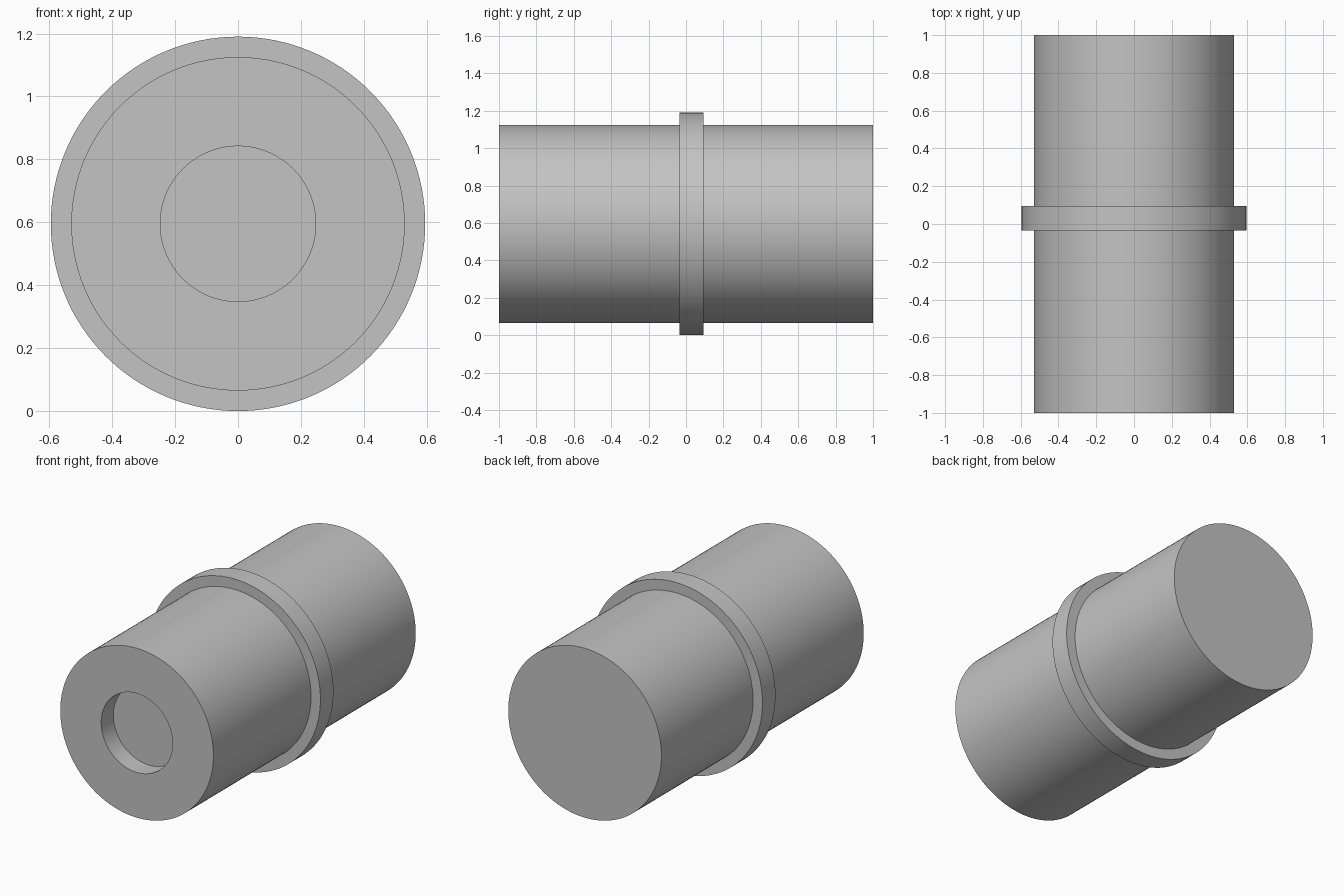
import bpy
import bmesh
import math

cube = bpy.data.objects.get("Cube")
if cube:
    bpy.data.objects.remove(cube, do_unlink=True)

SEGMENTS = 128
COLLAR_R, BODY_R, RECESS_R = 0.595, 0.53, 0.247
RECESS_DEPTH = 0.12
COLLAR_FRONT, COLLAR_BACK = -0.035, 0.094

# Plain grey finish
grey = bpy.data.materials.new("light_grey")
grey.use_nodes = True
colour = (0.55, 0.55, 0.55, 1)
grey.diffuse_color = colour
grey.node_tree.nodes["Principled BSDF"].inputs["Base Color"].default_value = colour

# Half section (radius, y): front recess, front barrel, collar, rear barrel
profile = [
    (RECESS_R, -1 + RECESS_DEPTH), (RECESS_R, -1),
    (BODY_R, -1), (BODY_R, COLLAR_FRONT),
    (COLLAR_R, COLLAR_FRONT), (COLLAR_R, COLLAR_BACK),
    (BODY_R, COLLAR_BACK), (BODY_R, 1),
]

# Revolve the section about the y axis
bm = bmesh.new()
rings = []
for radius, y in profile:
    angles = [2 * math.pi * i / SEGMENTS for i in range(SEGMENTS)]
    rings.append([bm.verts.new((radius * math.cos(a), y, radius * math.sin(a)))
                  for a in angles])
for near, far in zip(rings, rings[1:]):
    for i in range(SEGMENTS):
        j = (i + 1) % SEGMENTS
        bm.faces.new((near[i], near[j], far[j], far[i]))

# Recess floor and closed rear end
bm.faces.new(rings[0])
bm.faces.new(rings[-1])
bmesh.ops.recalc_face_normals(bm, faces=bm.faces)

mesh = bpy.data.meshes.new("collared_sleeve")
bm.to_mesh(mesh)
bm.free()
mesh.materials.append(grey)
sleeve = bpy.data.objects.new("collared_sleeve", mesh)
sleeve.location.z = COLLAR_R
bpy.context.collection.objects.link(sleeve)

# Smooth round walls with crisp rims
bpy.ops.object.select_all(action='DESELECT')
sleeve.select_set(True)
bpy.context.view_layer.objects.active = sleeve
bpy.ops.object.shade_smooth_by_angle(angle=math.radians(30))
